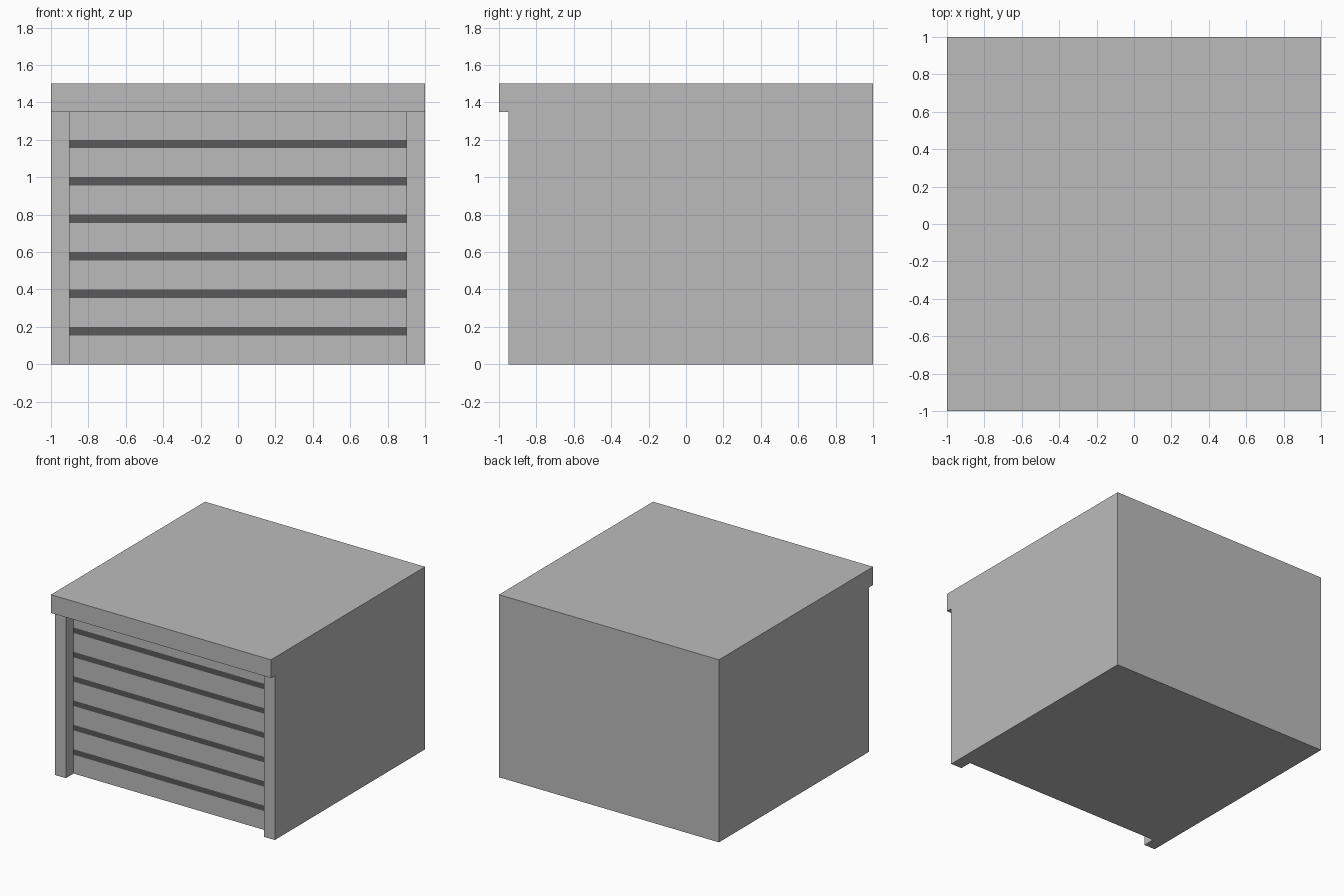
import bpy
import bmesh

cube = bpy.data.objects.get("Cube")
if cube:
    bpy.data.objects.remove(cube, do_unlink=True)


def make_material(name, value):
    mat = bpy.data.materials.new(name)
    mat.use_nodes = True
    color = (value, value, value, 1.0)
    mat.diffuse_color = color
    mat.node_tree.nodes["Principled BSDF"].inputs["Base Color"].default_value = color
    return mat


light_grey = make_material("light_grey", 0.5)
dark_grey = make_material("dark_grey", 0.1)

EAVE, TOP = 1.35, 1.5            # wall height, roof height
FRONT, DOOR_Y, DOOR_X = -0.95, -0.85, 0.9


def extruded(name, outline, z0, z1, materials):
    """Extrude a flat plan outline between two heights."""
    bm = bmesh.new()
    base = bm.faces.new([bm.verts.new((x, y, z0)) for x, y in outline])
    ext = bmesh.ops.extrude_face_region(bm, geom=[base], use_keep_orig=True)
    verts = [g for g in ext["geom"] if isinstance(g, bmesh.types.BMVert)]
    bmesh.ops.translate(bm, verts=verts, vec=(0, 0, z1 - z0))
    bmesh.ops.recalc_face_normals(bm, faces=bm.faces)
    mesh = bpy.data.meshes.new(name)
    obj = bpy.data.objects.new(name, mesh)
    bpy.context.collection.objects.link(obj)
    for mat in materials:
        mesh.materials.append(mat)
    bm.to_mesh(mesh)
    bm.free()
    return obj


# Walls with the front posts and the recessed door, as one shell
walls = extruded("walls_and_door", [
    (-1, FRONT), (-DOOR_X, FRONT), (-DOOR_X, DOOR_Y), (DOOR_X, DOOR_Y),
    (DOOR_X, FRONT), (1, FRONT), (1, 1), (-1, 1)],
    0, EAVE, [light_grey, dark_grey])

# Roof slab that overhangs the front
extruded("roof", [(-1, -1), (1, -1), (1, 1), (-1, 1)], EAVE, TOP, [light_grey])

# Six dark strips cut into the door face
bm = bmesh.new()
bm.from_mesh(walls.data)


def door_faces():
    return [f for f in bm.faces
            if f.normal.y < -0.9 and abs(f.calc_center_median().y - DOOR_Y) < 0.01]


strips = [(0.2 * i - 0.045, 0.2 * i) for i in range(1, 7)]
for z in [edge for strip in strips for edge in strip]:
    faces = door_faces()
    edges = {e for f in faces for e in f.edges}
    verts = {v for f in faces for v in f.verts}
    bmesh.ops.bisect_plane(bm, geom=faces + list(edges) + list(verts),
                           plane_co=(0, 0, z), plane_no=(0, 0, 1))
    bm.normal_update()
for f in door_faces():
    z = f.calc_center_median().z
    f.material_index = int(any(low < z < high for low, high in strips))
bm.to_mesh(walls.data)
bm.free()
